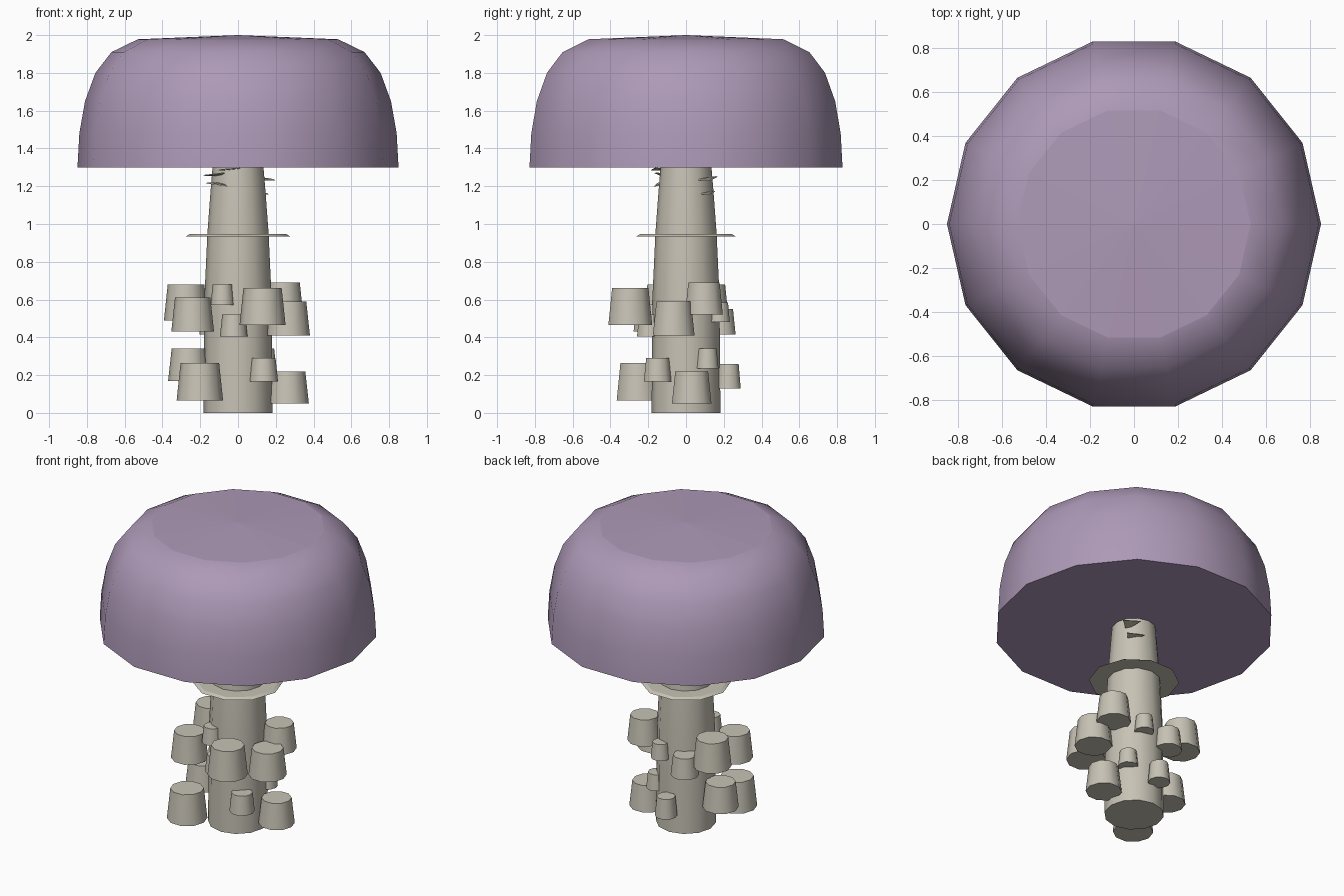
import bpy, bmesh, math
from mathutils import Matrix

if "Cube" in bpy.data.objects:
    bpy.data.objects.remove(bpy.data.objects["Cube"])


def material(name, rgb):
    m = bpy.data.materials.new(name)
    m.diffuse_color = (*rgb, 1)
    m.use_nodes = True
    m.node_tree.nodes["Principled BSDF"].inputs["Base Color"].default_value = m.diffuse_color
    return m


MAUVE = material("mauve", (0.42, 0.32, 0.475))
STONE = material("pale_stone", (0.57, 0.54, 0.46))


def lathe(name, profile, sides, mat, loc=(0, 0, 0), smooth=55, spin=0.0):
    """Stack rings of (radius, z); radius 0 makes a pole, other ends are capped."""
    bm = bmesh.new()
    rings = []
    for r, z in profile:
        if r == 0:
            rings.append([bm.verts.new((0, 0, z))])
            continue
        rings.append([bm.verts.new((r * math.cos(spin + 2 * math.pi * i / sides),
                                    r * math.sin(spin + 2 * math.pi * i / sides), z))
                      for i in range(sides)])
    for a, b in zip(rings, rings[1:]):
        for i in range(sides):
            j = (i + 1) % sides
            if len(b) == 1:
                bm.faces.new((a[i], a[j], b[0]))
            else:
                bm.faces.new((a[i], a[j], b[j], b[i]))
    for ring in (rings[0], rings[-1]):
        if len(ring) > 1:
            bm.faces.new(ring)
    bmesh.ops.recalc_face_normals(bm, faces=bm.faces)
    return finish(name, bm, mat, loc, smooth)


def finish(name, bm, mat, loc, smooth):
    me = bpy.data.meshes.new(name)
    bm.to_mesh(me)
    bm.free()
    me.materials.append(mat)
    ob = bpy.data.objects.new(name, me)
    ob.location = loc
    bpy.context.collection.objects.link(ob)
    if smooth:
        bpy.ops.object.select_all(action='DESELECT')
        ob.select_set(True)
        bpy.context.view_layer.objects.active = ob
        bpy.ops.object.shade_smooth_by_angle(angle=math.radians(smooth))
    return ob


# Domed cap, with a crisp shallow crown on top
lathe("cap", [(0.85, 1.30), (0.84, 1.48), (0.81, 1.65), (0.755, 1.80),
              (0.67, 1.91), (0.53, 1.978)], 14, MAUVE)
lathe("cap_crown", [(0.53, 1.978), (0, 2.0)], 14, MAUVE, smooth=0)

# Tapered stem and its thin collar
lathe("stem", [(0.182, 0), (0.18, 0.35), (0.176, 0.65), (0.162, 0.95),
               (0.145, 1.18), (0.13, 1.36)], 12, STONE)
lathe("collar", [(0.275, 0.935), (0.255, 0.947)], 10, STONE, smooth=30)

# Small tapered caps growing round the stem: x, y, bottom, top, radius
BUDS = [
    (-0.275, 0.115, 0.49, 0.68, 0.117),
    (-0.24, -0.17, 0.43, 0.61, 0.113),
    (-0.082, -0.155, 0.57, 0.68, 0.063),
    (-0.023, -0.19, 0.405, 0.52, 0.073),
    (0.13, -0.295, 0.465, 0.66, 0.122),
    (0.24, 0.095, 0.52, 0.69, 0.105),
    (0.265, -0.065, 0.41, 0.59, 0.116),
    (-0.118, 0.18, 0.415, 0.55, 0.087),
    (0.065, 0.175, 0.48, 0.585, 0.06),
    (-0.26, 0.005, 0.17, 0.34, 0.11),
    (-0.202, -0.25, 0.065, 0.265, 0.123),
    (0.135, -0.15, 0.165, 0.29, 0.077),
    (0.265, 0.03, 0.05, 0.22, 0.11),
    (-0.01, 0.225, 0.13, 0.26, 0.068),
    (0.14, 0.113, 0.235, 0.34, 0.062),
]
for n, (x, y, z0, z1, r) in enumerate(BUDS):
    lathe(f"bud_{n + 1}", [(r, 0), (r * 0.83, z1 - z0)], 10, STONE, (x, y, z0))

# Thin torn flakes under the cap: angle, distance, height, tilt
FLAKES = [(225, 0.165, 1.262, 8), (230, 0.165, 1.212, -9), (250, 0.15, 1.29, 6),
          (42, 0.175, 1.24, 10), (48, 0.145, 1.165, 8)]
for n, (ang, dist, z, tilt) in enumerate(FLAKES):
    bm = bmesh.new()
    bmesh.ops.create_cone(bm, cap_ends=True, segments=3, radius1=0.07,
                          radius2=0.06, depth=0.006)
    a = math.radians(ang)
    bm.transform(Matrix.Rotation(a, 4, 'Z') @ Matrix.Rotation(math.radians(tilt), 4, 'X'))
    finish(f"flake_{n + 1}", bm, STONE, (dist * math.cos(a), dist * math.sin(a), z), 0)
